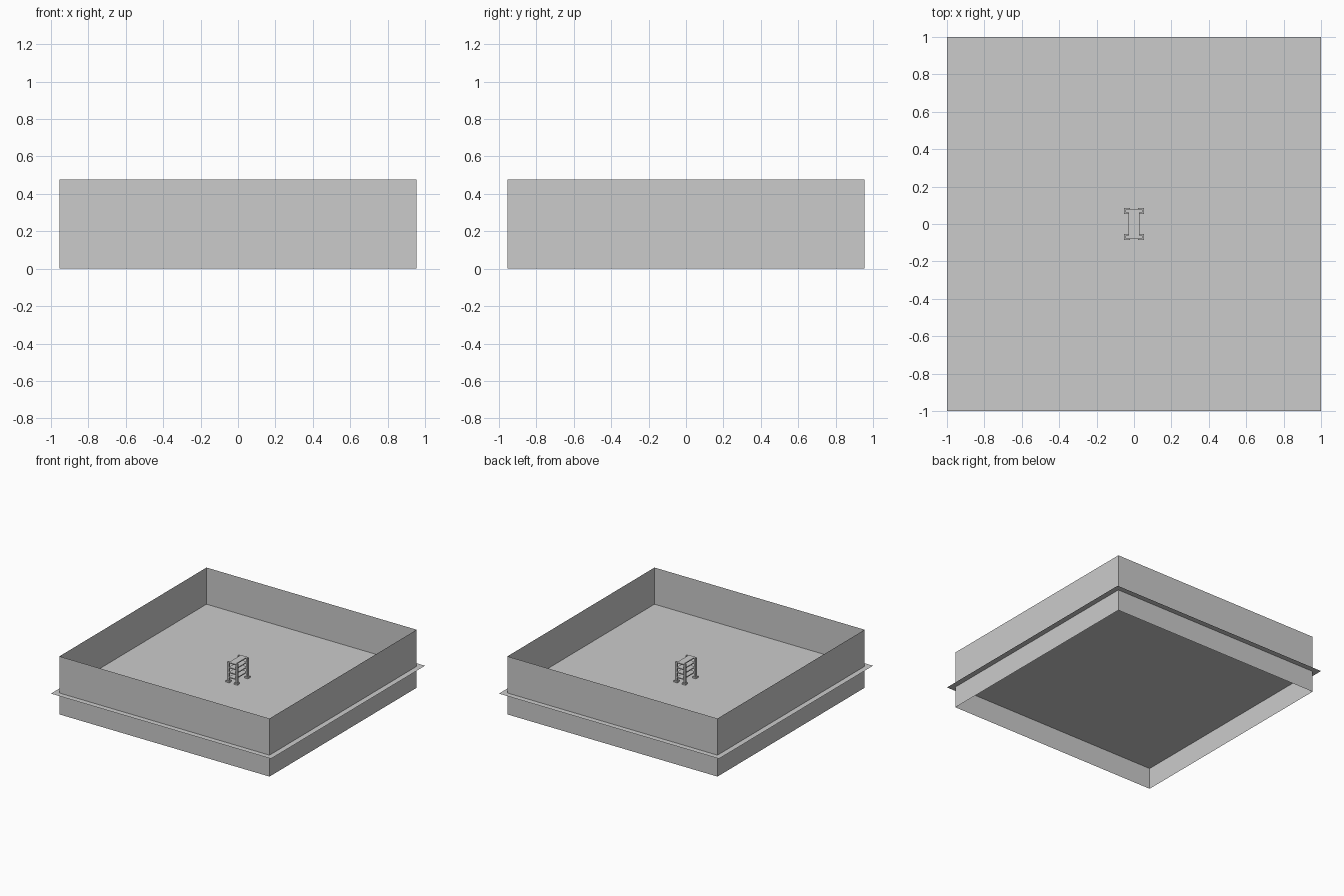
import bpy, bmesh

if "Cube" in bpy.data.objects:
    bpy.data.objects.remove(bpy.data.objects["Cube"])

grey = bpy.data.materials.new("plain grey")
grey.diffuse_color = (0.6, 0.6, 0.6, 1)
grey.use_nodes = True
grey.node_tree.nodes["Principled BSDF"].inputs["Base Color"].default_value = grey.diffuse_color

FLOOR_Z = 0.176
WALL = 0.955
WALL_H = 0.477


def finish(name, bm):
    mesh = bpy.data.meshes.new(name)
    bm.to_mesh(mesh)
    bm.free()
    mesh.materials.append(grey)
    obj = bpy.data.objects.new(name, mesh)
    bpy.context.collection.objects.link(obj)
    return obj


def box(name, lo, hi):
    bm = bmesh.new()
    bmesh.ops.create_cube(bm, size=1)
    for v in bm.verts:
        v.co = [(a + b) / 2 + c * (b - a) for a, b, c in zip(lo, hi, v.co)]
    return finish(name, bm)


# Thin floor sheet, overhanging the walls
bm = bmesh.new()
bmesh.ops.create_grid(bm, x_segments=1, y_segments=1, size=1)
for v in bm.verts:
    v.co.z = FLOOR_Z
finish("floor", bm)

# Four sheet walls, open at top and bottom
bm = bmesh.new()
bmesh.ops.create_cube(bm, size=1)
for v in bm.verts:
    v.co = (v.co.x * 2 * WALL, v.co.y * 2 * WALL, (v.co.z + 0.5) * WALL_H)
bm.normal_update()
caps = [f for f in bm.faces if abs(f.normal.z) > 0.5]
bmesh.ops.delete(bm, geom=caps, context='FACES_ONLY')
finish("walls", bm)

# Rack posts with square feet
PX, PY = 0.037, 0.069
RACK_H = 0.165
for sx in (-1, 1):
    for sy in (-1, 1):
        x, y = sx * PX, sy * PY
        for name, r, h in (("rack_foot", 0.016, 0.012), ("rack_post", 0.008, RACK_H)):
            box(name, (x - r, y - r, FLOOR_Z), (x + r, y + r, FLOOR_Z + h))

# Rack shelves between the posts
for i in range(4):
    top = FLOOR_Z + RACK_H - i * 0.04
    box("rack_shelf", (-0.029, -0.079, top - 0.008), (0.029, 0.079, top))
